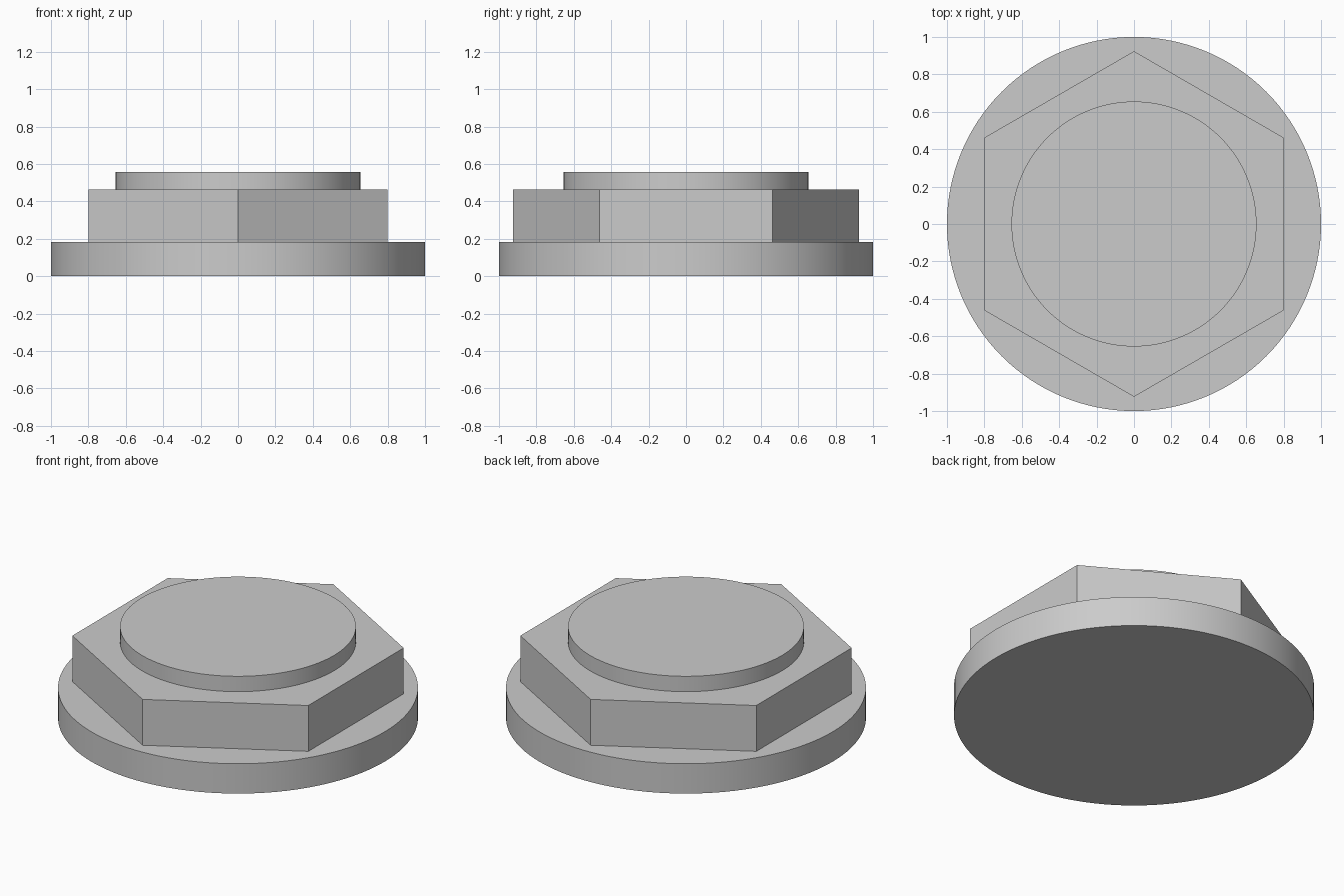
import bpy
import bmesh
import math

if "Cube" in bpy.data.objects:
    bpy.data.objects.remove(bpy.data.objects["Cube"], do_unlink=True)

GREY = (0.6, 0.6, 0.6, 1.0)
metal = bpy.data.materials.new("plain grey metal")
metal.use_nodes = True
metal.diffuse_color = GREY
metal.node_tree.nodes["Principled BSDF"].inputs["Base Color"].default_value = GREY


def prism(name, radius, bottom, top, sides, smooth):
    """Upright closed prism with one corner pointing to the front."""
    bm = bmesh.new()
    ring = []
    for i in range(sides):
        a = 2 * math.pi * i / sides - math.pi / 2
        ring.append(bm.verts.new((radius * math.cos(a), radius * math.sin(a), bottom)))
    base = bm.faces.new(ring)
    result = bmesh.ops.extrude_face_region(bm, geom=[base], use_keep_orig=True)
    for v in result["geom"]:
        if isinstance(v, bmesh.types.BMVert):
            v.co.z = top
    bmesh.ops.recalc_face_normals(bm, faces=bm.faces)
    mesh = bpy.data.meshes.new(name)
    bm.to_mesh(mesh)
    bm.free()
    mesh.materials.append(metal)
    obj = bpy.data.objects.new(name, mesh)
    bpy.context.collection.objects.link(obj)
    if smooth:
        bpy.ops.object.select_all(action="DESELECT")
        obj.select_set(True)
        bpy.context.view_layer.objects.active = obj
        bpy.ops.object.shade_smooth_by_angle(angle=math.radians(30))
    return obj


# Round flange at the bottom, hexagonal grip, raised round cap on top
prism("round_flange", 1.0, 0.0, 0.183, 128, True)
prism("hex_grip", 0.8 / math.cos(math.pi / 6), 0.183, 0.464, 6, False)
prism("top_disc", 0.655, 0.464, 0.558, 128, True)
